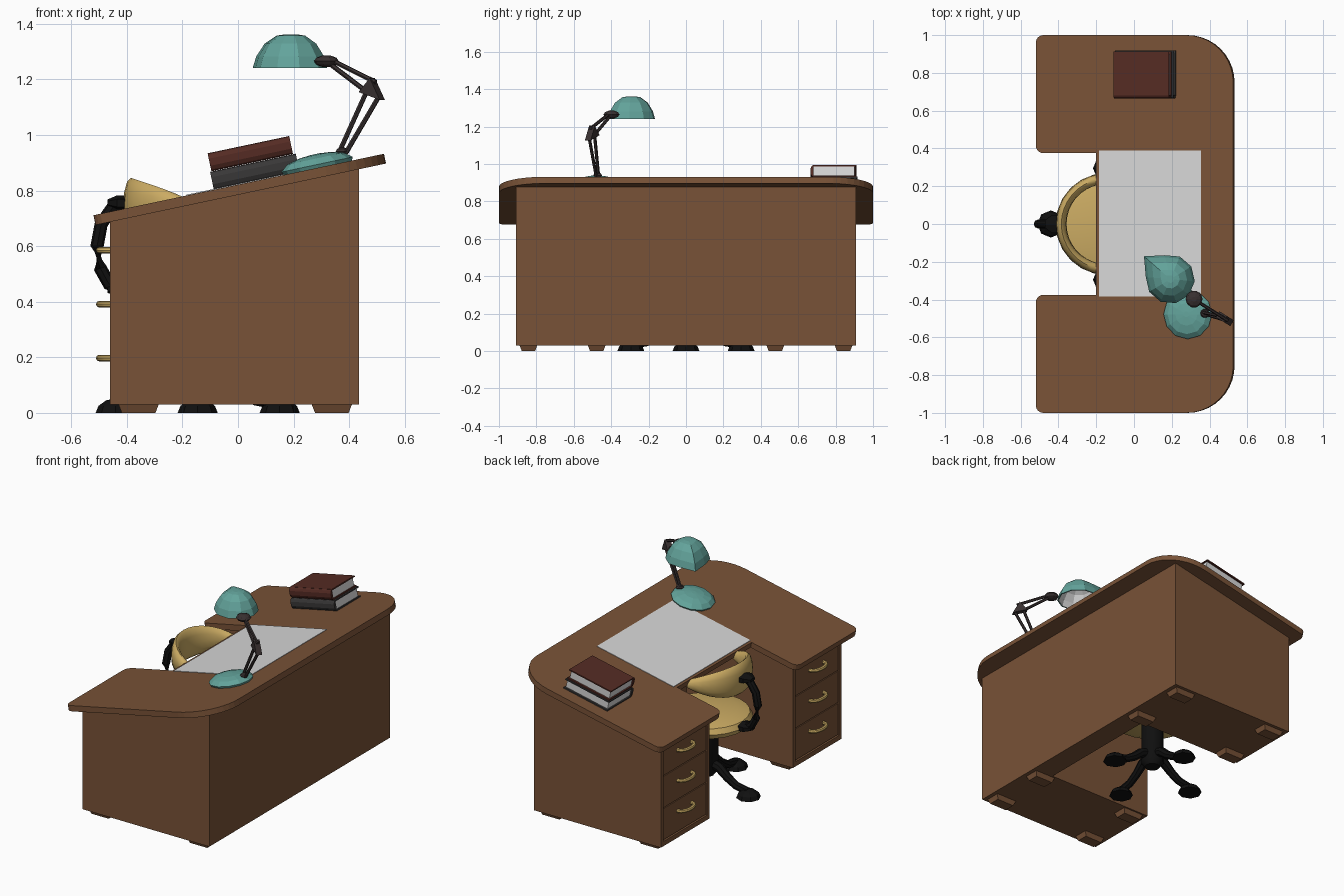
import bpy, bmesh, math
from mathutils import Vector, Matrix

if "Cube" in bpy.data.objects:
    bpy.data.objects.remove(bpy.data.objects["Cube"])

SLOPE = 0.2115


def top_z(x):
    return 0.821 + SLOPE * x


def material(name, r, g, b):
    m = bpy.data.materials.new(name)
    m.diffuse_color = (r, g, b, 1)
    m.use_nodes = True
    m.node_tree.nodes["Principled BSDF"].inputs["Base Color"].default_value = m.diffuse_color
    return m


WOOD = material("brown wood", 0.19, 0.085, 0.038)
PAPER = material("paper white", 0.68, 0.68, 0.68)
TEAL = material("lamp teal", 0.125, 0.37, 0.33)
METAL = material("dark metal", 0.04, 0.03, 0.03)
TAN = material("mustard tan", 0.60, 0.41, 0.125)
BLACK = material("black plastic", 0.005, 0.005, 0.005)
RED = material("dark red cover", 0.09, 0.024, 0.017)
CHARCOAL = material("charcoal cover", 0.04, 0.038, 0.038)


def finish(name, bm, mats, smooth=False, matrix=None):
    if matrix:
        bm.transform(matrix)
    bmesh.ops.recalc_face_normals(bm, faces=bm.faces)
    me = bpy.data.meshes.new(name)
    bm.to_mesh(me)
    bm.free()
    for m in mats if isinstance(mats, list) else [mats]:
        me.materials.append(m)
    ob = bpy.data.objects.new(name, me)
    bpy.context.collection.objects.link(ob)
    if smooth:
        bpy.ops.object.select_all(action='DESELECT')
        ob.select_set(True)
        bpy.context.view_layer.objects.active = ob
        bpy.ops.object.shade_smooth_by_angle(angle=math.radians(40))
    return ob


def loft(name, rings, mats, smooth=False, matrix=None, mat_rule=None):
    """Skin closed rings of points and cap both ends."""
    bm = bmesh.new()
    vs = [[bm.verts.new(p) for p in r] for r in rings]
    n = len(vs[0])
    for k, (a, b) in enumerate(zip(vs, vs[1:])):
        for i in range(n):
            f = bm.faces.new((a[i], a[(i + 1) % n], b[(i + 1) % n], b[i]))
            f.material_index = mat_rule(k) if mat_rule else 0
    first, last = bm.faces.new(vs[0]), bm.faces.new(vs[-1])
    if mat_rule:
        first.material_index, last.material_index = mat_rule(0), mat_rule(len(rings) - 2)
    return finish(name, bm, mats, smooth, matrix)


def lathe(name, profile, mat, sides, matrix, smooth=False):
    rings = [[(r * math.cos(2 * math.pi * i / sides), r * math.sin(2 * math.pi * i / sides), z)
              for i in range(sides)] for r, z in profile]
    return loft(name, rings, mat, smooth, matrix)


def box(name, x, y, z, mat, taper=0.0, matrix=None):
    def ring(h, t):
        return [(x[0] + t, y[0] + t, h), (x[1] - t, y[0] + t, h), (x[1] - t, y[1] - t, h), (x[0] + t, y[1] - t, h)]
    return loft(name, [ring(z[0], taper), ring(z[1], 0)], mat, matrix=matrix)


def tube(name, pts, radii, mat, sides=8, squash=1.0):
    """Sweep a round section along a path."""
    pts = [Vector(p) for p in pts]
    rings = []
    for i, p in enumerate(pts):
        d = (pts[min(i + 1, len(pts) - 1)] - pts[max(i - 1, 0)]).normalized()
        u = d.cross(Vector((0, 0, 1)))
        u = u.normalized() if u.length > 0.01 else Vector((0, 1, 0))
        v = u.cross(d) * squash
        rings.append([p + radii[i] * (math.cos(a) * u + math.sin(a) * v)
                      for a in [2 * math.pi * k / sides for k in range(sides)]])
    return loft(name, rings, mat, sides > 6)


def arc(cx, cy, r, a0, a1, n):
    return [(cx + r * math.cos(math.radians(a0 + (a1 - a0) * i / n)),
             cy + r * math.sin(math.radians(a0 + (a1 - a0) * i / n))) for i in range(n + 1)]


# Sloping U-shaped desktop with rounded corners
half = [(-0.2, 0.375)] + arc(-0.48, 0.415, 0.04, 270, 180, 4) + arc(-0.48, 0.96, 0.04, 180, 90, 4) \
    + arc(0.275, 0.75, 0.25, 90, 0, 10)
outline = half + [(x, -y) for x, y in reversed(half)]
loft("desktop", [[(x + 0.0075, y, top_z(x) - 0.035) for x, y in outline],
                 [(x, y, top_z(x)) for x, y in outline]], WOOD)

# Writing sheet
sheet = [(-0.185, -0.385), (0.355, -0.385), (0.355, 0.39), (-0.185, 0.39)]
loft("writing_sheet", [[(x, y, top_z(x) + h) for x, y in sheet] for h in (-0.002, 0.003)], PAPER)

# Desk body: two pedestals joined by a back panel
body = [(-0.447, -0.91), (0.435, -0.91), (0.435, 0.91), (-0.447, 0.91),
        (-0.447, 0.42), (0.29, 0.42), (0.29, -0.42), (-0.447, -0.42)]
loft("desk_body", [[(x, y, 0.03) for x, y in body], [(x, y, top_z(x) - 0.033) for x, y in body]], WOOD)

for s, side in ((1, "left"), (-1, "right")):
    def span(a, b):
        return (min(s * a, s * b), max(s * a, s * b))
    # Drawer frame, drawers and handles
    for nm, ys, zs in (("outer_stile", (0.885, 0.91), (0.03, 0.692)), ("inner_stile", (0.42, 0.445), (0.03, 0.692)),
                       ("bottom_rail", (0.445, 0.885), (0.03, 0.06))):
        box(f"{side}_{nm}", (-0.46, -0.446), span(*ys), zs, WOOD)
    for i in range(3):
        z0 = 0.066 + i * 0.205
        box(f"{side}_drawer_{i + 1}", (-0.455, -0.446), span(0.45, 0.88), (z0, z0 + 0.199), WOOD)
        zc = 0.197 + i * 0.194
        path = [(-0.452 - 0.047 * math.sin(math.pi * k / 8) ** 0.7, s * 0.665 - 0.07 * math.cos(math.pi * k / 8), zc)
                for k in range(9)]
        tube(f"{side}_handle_{i + 1}", path, [0.012] * 9, TAN)
    # Feet
    for j, xs in enumerate(((-0.43, -0.285), (0.265, 0.41))):
        for k, ys in enumerate(((0.43, 0.525), (0.795, 0.89))):
            box(f"{side}_foot_{j}{k}", xs, span(*ys), (0, 0.031), WOOD, 0.012)

# Books lying on the slope
TILT = Matrix.Rotation(-math.atan(SLOPE), 4, 'Y')
for name, mat, base, x0, x1, y1 in (("lower_book", CHARCOAL, 0.0, -0.15, 0.165, 0.918),
                                    ("upper_book", RED, 0.067, -0.145, 0.155, 0.912)):
    m = Matrix.Translation((0.06, 0, top_z(0.06))) @ TILT @ Matrix.Translation((0, 0, base))
    box(name + "_bottom_cover", (x0, x1), (0.68, y1), (0, 0.008), mat, 0, m)
    box(name + "_top_cover", (x0, x1), (0.68, y1), (0.058, 0.066), mat, 0, m)
    box(name + "_pages", (x0 + 0.008, x1 - 0.008), (0.678, y1 - 0.012), (0.008, 0.058), PAPER, 0, m)
    spine = [(0.682, 0), (0.672, 0.006), (0.665, 0.02), (0.665, 0.046), (0.672, 0.06), (0.682, 0.066)]
    loft(name + "_spine", [[(x, y, z) for y, z in spine] for x in (x0, x1)], mat, matrix=m)

# Lamp base
m = Matrix.Translation((0.287, -0.478, top_z(0.287))) @ TILT
lathe("lamp_base", [(0.125, 0), (0.131, 0.012), (0.105, 0.034), (0.06, 0.046), (0.015, 0.05)], TEAL, 12, m)

# Lamp arm: hinge, paired rods, elbow and head joint


def arm(x, z):
    return Vector((x, -0.40 - (x - 0.32) * 0.63, z))


def bead(name, p, r, h):
    lathe(name, [(0.3 * r, -h), (0.8 * r, -0.6 * h), (r, 0), (0.8 * r, 0.6 * h), (0.3 * r, h)],
          METAL, 10, Matrix.Translation(p))


bead("lamp_lower_hinge", (0.375, -0.473, 0.94), 0.024, 0.015)
bead("lamp_head_joint", (0.318, -0.398, 1.265), 0.045, 0.021)
n = Vector((0.52, 0.855, 0)) * 0.018
tri = [arm(0.443, 1.154), arm(0.483, 1.205), arm(0.519, 1.126)]
loft("lamp_elbow", [[p - n for p in tri], [p + n for p in tri]], METAL)
for i, (a, b) in enumerate((((0.365, -0.468, 0.94), arm(0.46, 1.15)), ((0.388, -0.48, 0.935), arm(0.505, 1.135)),
                            (arm(0.33, 1.272), arm(0.495, 1.19)), (arm(0.33, 1.256), arm(0.45, 1.165)))):
    tube(f"lamp_rod_{i + 1}", [a, b], [0.009, 0.009], METAL, 6)

# Lamp shade: faceted dome drawn out to one point, white inside
dome = [(0.02, 0.122), (0.05, 0.117), (0.09, 0.088), (0.118, 0.042), (0.13, 0.0)]
dome += [(r * 0.94, z * 0.93) for r, z in reversed(dome)]
rings = []
for r, z in dome:
    ring = []
    for k in range(10):
        a = math.radians(139 + 36 * k)
        q = r * (1.42 if k == 0 else 1.0)
        ring.append((0.192 + q * math.cos(a), -0.292 + q * math.sin(a), 1.24 + z))
    rings.append(ring)
loft("lamp_shade", rings, [TEAL, PAPER], mat_rule=lambda k: 1 if k > 4 else 0)

# Chair seat, stem and four-legged base
CX = -0.145
at = Matrix.Translation((CX, 0, 0))
lathe("chair_seat", [(0.05, 0.39), (0.2, 0.39), (0.255, 0.41), (0.27, 0.44), (0.252, 0.472), (0.18, 0.49), (0.03, 0.495)],
      TAN, 24, at, True)
lathe("chair_stem", [(0.045, 0.07), (0.068, 0.1), (0.068, 0.395)], BLACK, 12, at, True)
for i in range(4):
    c, s = math.cos(i * math.pi / 2), math.sin(i * math.pi / 2)
    tube(f"chair_leg_{i + 1}", [(CX + r * c, r * s, z) for r, z in
                                ((0.03, 0.15), (0.09, 0.135), (0.15, 0.085), (0.21, 0.05), (0.29, 0.035))],
         [0.032, 0.03, 0.026, 0.024, 0.024], BLACK)
    lathe(f"chair_caster_{i + 1}", [(0.072, 0), (0.062, 0.025), (0.035, 0.045), (0.01, 0.05)], BLACK, 8,
          Matrix.Translation((CX + 0.295 * c, 0.295 * s, 0)))

# Curved wraparound backrest
rings = []
for i in range(17):
    a = math.radians(-80 + 10 * i)
    h = 0.1 * math.cos(a) ** 0.75
    ring = []
    for k in range(12):
        t = 2 * math.pi * k / 12
        r = 0.24 + 0.028 * math.cos(t)
        ring.append((CX - r * math.cos(a), r * math.sin(a), 0.745 + h * math.sin(t)))
    rings.append(ring)
loft("chair_backrest", rings, TAN, True)

# Curved back support with mounting pads
tube("chair_back_support", [(-0.40, 0, 0.755), (-0.45, 0, 0.74), (-0.492, 0, 0.68), (-0.507, 0, 0.60),
                            (-0.495, 0, 0.52), (-0.465, 0, 0.465), (-0.40, 0, 0.44)],
     [0.024] * 7, BLACK)
for name, z in (("upper_pad", 0.755), ("lower_pad", 0.445)):
    lathe(name, [(0.055, 0), (0.055, 0.04), (0.025, 0.075)], BLACK, 6,
          Matrix.Translation((-0.395, 0, z)) @ Matrix.Rotation(-math.pi / 2, 4, 'Y') @ Matrix.Diagonal((0.5, 1, 1, 1)))
